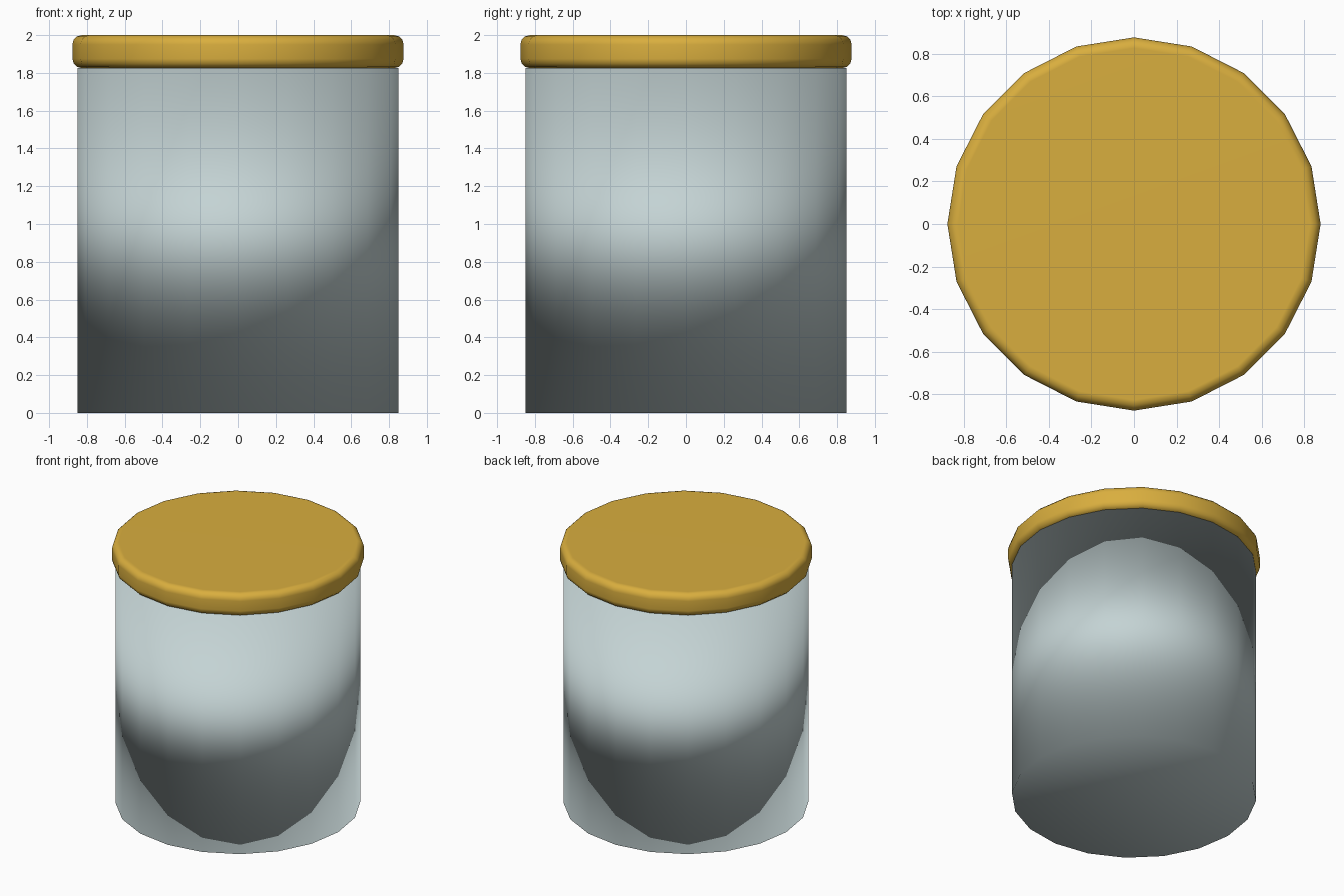
import bpy

if "Cube" in bpy.data.objects:
    bpy.data.objects.remove(bpy.data.objects["Cube"])


def srgb(r, g, b):
    def lin(c):
        c /= 255
        return c / 12.92 if c <= 0.04045 else ((c + 0.055) / 1.055) ** 2.4
    return (lin(r), lin(g), lin(b), 1)


def material(name, colour):
    m = bpy.data.materials.new(name)
    m.diffuse_color = colour
    m.use_nodes = True
    m.node_tree.nodes["Principled BSDF"].inputs["Base Color"].default_value = m.diffuse_color
    return m


def drum(name, radius, z0, z1, mat, bevel=0):
    # 20-sided smooth cylinder with area-weighted normals
    bpy.ops.mesh.primitive_cylinder_add(vertices=20, radius=radius, depth=z1 - z0,
                                        location=(0, 0, (z0 + z1) / 2))
    ob = bpy.context.object
    ob.name = name
    ob.data.materials.append(mat)
    bpy.ops.object.shade_smooth()
    if bevel:
        b = ob.modifiers.new("Rounded rim", "BEVEL")
        b.width = bevel
        b.segments = 3
        b.limit_method = "ANGLE"
        b.angle_limit = 0.8
    w = ob.modifiers.new("Weighted normals", "WEIGHTED_NORMAL")
    w.mode = "FACE_AREA"
    return ob


# Jar body
drum("jar_body", 0.85, 0, 1.825, material("pale glass", srgb(196, 211, 212)))
# Lid with rounded rim
drum("jar_lid", 0.877, 1.825, 2.0, material("gold", srgb(217, 174, 62)), 0.05)
